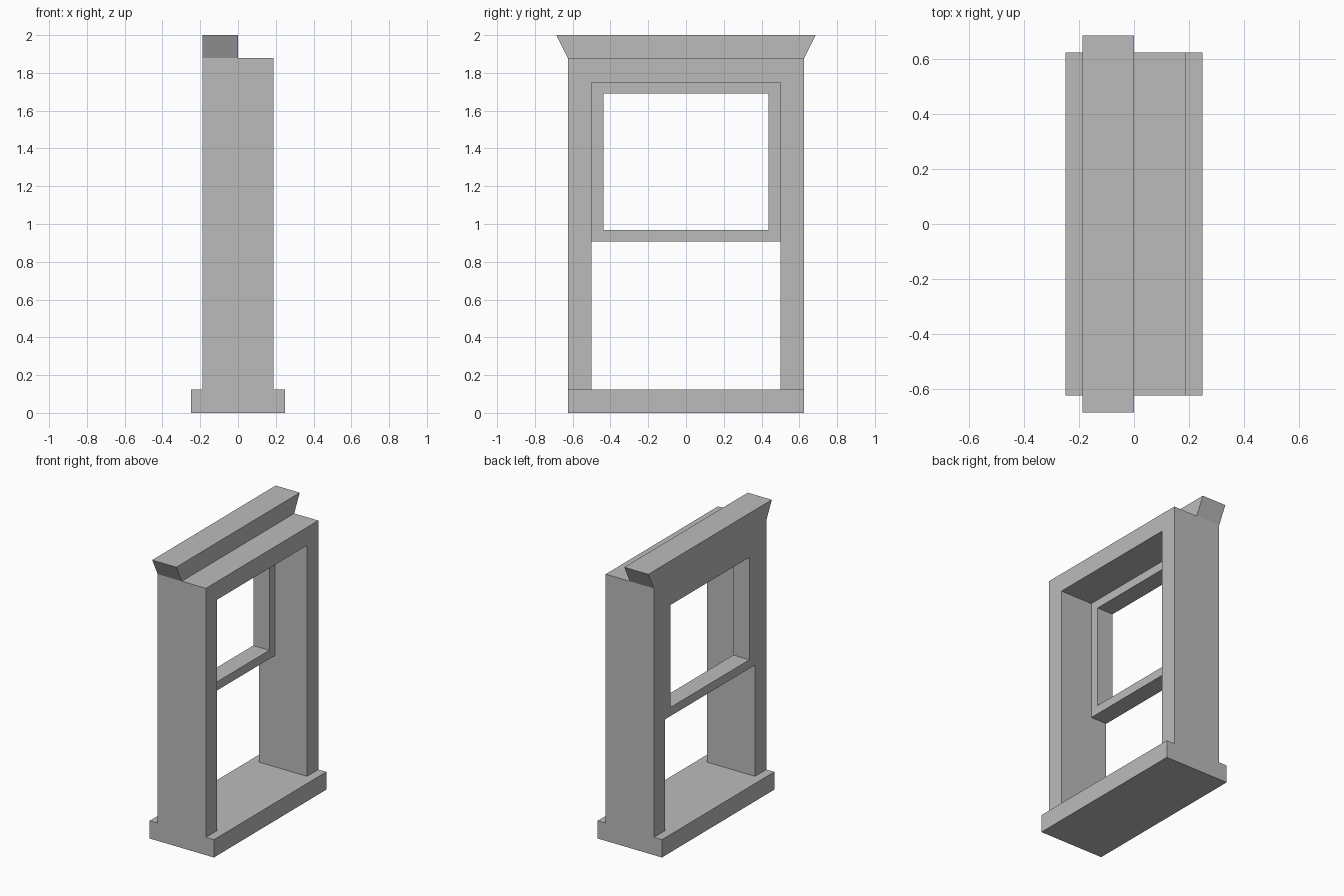
import bpy
import bmesh

cube = bpy.data.objects.get("Cube")
if cube:
    bpy.data.objects.remove(cube, do_unlink=True)

GREY = (0.5, 0.5, 0.5, 1.0)
mat = bpy.data.materials.new("plain grey")
mat.use_nodes = True
mat.diffuse_color = GREY
mat.node_tree.nodes["Principled BSDF"].inputs["Base Color"].default_value = GREY


def box(name, x, y, z, flare=0.0):
    """Box between (low, high) limits; flare widens the top along y."""
    bm = bmesh.new()
    bmesh.ops.create_cube(bm, size=1)
    for v in bm.verts:
        top = v.co.z > 0
        side = 1 if v.co.y > 0 else -1
        v.co.x = x[v.co.x > 0]
        v.co.y = y[side > 0] + (side * flare if top else 0)
        v.co.z = z[top]
    mesh = bpy.data.meshes.new(name)
    bm.to_mesh(mesh)
    bm.free()
    mesh.materials.append(mat)
    obj = bpy.data.objects.new(name, mesh)
    bpy.context.collection.objects.link(obj)
    return obj


def pair(name, x, y, z):
    """One upright at each end of the y axis."""
    box("back_" + name, x, y, z)
    box("front_" + name, x, (-y[1], -y[0]), z)


half_width, opening, glass = 0.625, 0.5, 0.4375
sill_top, head_bottom, head_top = 0.125, 1.75, 1.8775
depth = (-0.1875, 0.1875)
sash_depth = (-0.1875, -0.0625)
rail_low, rail_high, top_rail = 0.908, 0.969, 1.69

# Sill
box("sill", (-0.25, 0.25), (-half_width, half_width), (0, sill_top))

# Deep surround
pair("jamb", depth, (opening, half_width), (sill_top, head_top))
box("head", depth, (-opening, opening), (head_bottom, head_top))

# Raised upper sash, flush with the outer face
pair("sash_stile", sash_depth, (glass, opening), (rail_low, head_bottom))
box("sash_bottom_rail", sash_depth, (-glass, glass), (rail_low, rail_high))
box("sash_top_rail", sash_depth, (-glass, glass), (top_rail, head_bottom))

# Flared cornice along the outer face
box("cornice", (-0.1875, 0), (-half_width, half_width), (head_top, 2), flare=0.0615)
